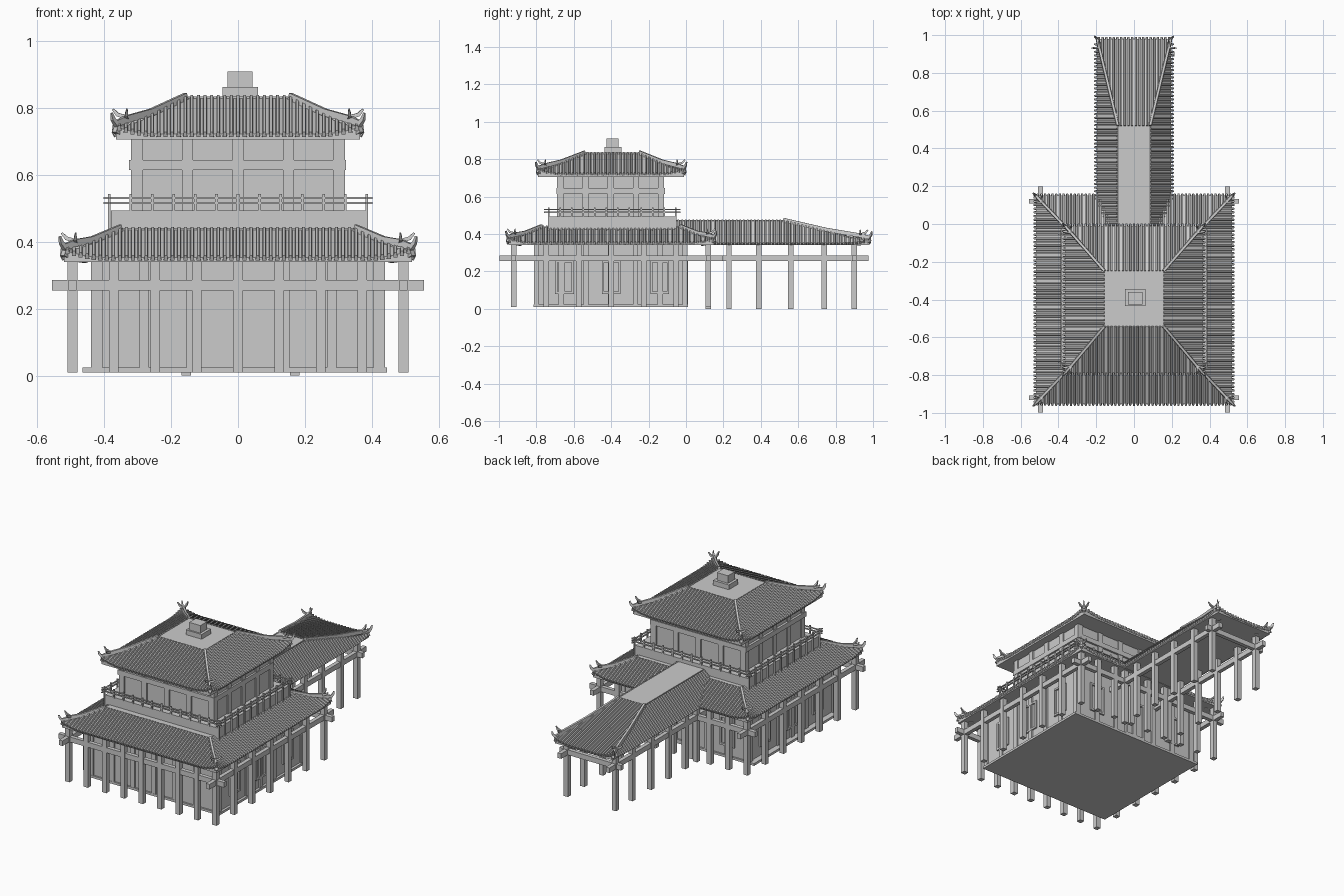
import bpy, bmesh
from mathutils import Vector

if "Cube" in bpy.data.objects:
    bpy.data.objects.remove(bpy.data.objects["Cube"])

UP = Vector((0, 0, 1))
CY = -0.40          # centre line of the main hall


def finish(bm, name):
    bmesh.ops.remove_doubles(bm, verts=bm.verts, dist=1e-5)
    bmesh.ops.recalc_face_normals(bm, faces=bm.faces)
    me = bpy.data.meshes.new(name)
    bm.to_mesh(me)
    bm.free()
    ob = bpy.data.objects.new(name, me)
    bpy.context.collection.objects.link(ob)
    return ob


def boxes(name, items):
    """One object made of boxes (x0, x1, y0, y1, z0, z1)."""
    me = bpy.data.meshes.new(name)
    vs, fs = [], []
    for x0, x1, y0, y1, z0, z1 in items:
        n = len(vs)
        vs += [(x, y, z) for z in (z0, z1) for x, y in ((x0, y0), (x1, y0), (x1, y1), (x0, y1))]
        fs += [[n + i for i in f] for f in ((3, 2, 1, 0), (4, 5, 6, 7), (0, 1, 5, 4),
                                            (1, 2, 6, 5), (2, 3, 7, 6), (3, 0, 4, 7))]
    me.from_pydata(vs, [], fs)
    ob = bpy.data.objects.new(name, me)
    bpy.context.collection.objects.link(ob)
    return ob


def post(x, y, r, z0, z1):
    return (x - r, x + r, y - r, y + r, z0, z1)


def spread(a, b, n):
    return [a + (b - a) * i / (n - 1) for i in range(n)]


def sweep(bm, pts, ws, h, taper=1.0, sink=0.0):
    """Trapezoid bar along a path; ws is the half width at each point."""
    rings = []
    for k, p in enumerate(pts):
        t = pts[min(k + 1, len(pts) - 1)] - pts[max(k - 1, 0)]
        s = t.cross(UP).normalized()
        n = s.cross(t).normalized()
        w = ws[k]
        hh = h * w / ws[0]
        rings.append([bm.verts.new(p + s * a + n * b) for a, b in
                      ((-w, -sink), (w, -sink), (w * taper, hh), (-w * taper, hh))])
    for a, b in zip(rings, rings[1:]):
        for i in range(4):
            bm.faces.new((a[i], a[(i + 1) % 4], b[(i + 1) % 4], b[i]))
    bm.faces.new(rings[0])
    bm.faces.new(rings[-1])


def roof(name, outer, inner, zs, ze, zt, lift, open_back=False, step=0.0195):
    """Tiled hip roof: sheet, tile ribs, hip ridges with turned-up tips, soffit."""
    sheet, ribs, hips = bmesh.new(), bmesh.new(), bmesh.new()
    # (axis of eave, outer edge, inner edge)
    sides = [(0, outer[2], inner[2]), (0, outer[3], inner[3]),
             (1, outer[0], inner[0]), (1, outer[1], inner[1])]
    if open_back:
        sides = sides[1:]
    for ax, o, i in sides:
        u0, u1 = (outer[0], outer[1]) if ax == 0 else (outer[2], outer[3])
        i0, i1 = (inner[0], inner[1]) if ax == 0 else (inner[2], inner[3])

        def P(u, t):
            c = max(0, 1 - min(u - u0, u1 - u) / 0.13)
            v = o + (i - o) * t
            z = ze + (zt - ze) * t + lift * c * c * max(0, 1 - t)
            return Vector((u, v, z) if ax == 0 else (v, u, z))

        def tmax(u):
            a = (u - u0) / (i0 - u0) if i0 - u0 > 1e-6 else 1
            return max(0, min(1, a, (u1 - u) / (u1 - i1)))

        n = round((u1 - u0) / step)
        us = spread(u0, u1, n + 1)
        for a, b in zip(us, us[1:]):
            ta, tb = tmax(a), tmax(b)
            pa = [P(a, ta * j / 3) for j in range(4)]
            pb = [P(b, tb * j / 3) for j in range(4)]
            pa.insert(0, Vector((pa[0].x, pa[0].y, zs)))
            pb.insert(0, Vector((pb[0].x, pb[0].y, zs)))
            for j in range(4):
                q = []
                for p in (pa[j], pb[j], pb[j + 1], pa[j + 1]):
                    if all((p - r).length > 1e-6 for r in q):
                        q.append(p)
                if len(q) > 2:
                    sheet.faces.new([sheet.verts.new(p) for p in q])
            m = (a + b) / 2
            tm = tmax(m)
            if tm > 0.03:
                e = -0.008 / abs(i - o)
                sweep(ribs, [P(m, e + (tm - e) * j / 3) for j in range(4)],
                      [0.0065] * 4, 0.011, 0.6, 0.006)
    # hip ridges and corner ornaments
    for ix in (0, 1):
        for iy in ((3,) if open_back else (2, 3)):
            a = Vector((inner[ix], inner[iy], zt))
            b = Vector((outer[ix], outer[iy], ze + lift))
            mid = (a + b) / 2 + Vector((0, 0, -lift / 4))
            d = Vector((1 if ix else -1, 1 if iy == 3 else -1, 0)).normalized()
            s = Vector((-d.y, d.x, 0))
            near = b + (a - b).normalized() * 0.05 + UP * 0.004
            sweep(hips, [a, mid, near, b + UP * 0.004, b + d * 0.014 + UP * 0.022,
                         b + d * 0.018 + UP * 0.042],
                  [0.009, 0.009, 0.009, 0.008, 0.005, 0.002], 0.017, 0.7, 0.004)
            for sg in (-1, 1):      # side prongs of the ornament
                sweep(hips, [near + UP * 0.008, near + d * 0.02 + s * sg * 0.02 + UP * 0.018,
                             near + d * 0.028 + s * sg * 0.03 + UP * 0.036],
                      [0.006, 0.005, 0.002], 0.01, 0.8, 0.003)
            # corner rafter below the eave
            sweep(hips, [b - d * 0.09 - UP * (lift + 0.012), b - d * 0.03 - UP * (lift + 0.006),
                         b + d * 0.006 - UP * 0.012], [0.009, 0.009, 0.008], 0.014, 1, 0.004)
    finish(sheet, name + "_roof_sheet")
    finish(ribs, name + "_roof_tiles")
    finish(hips, name + "_roof_hips")
    boxes(name + "_roof_soffit_and_cap", [(*outer, zs, zs + 0.005),
                                          (*inner, zt - 0.01, zt + 0.006)])


# Roofs
roof("lower", (-0.52, 0.52, -0.95, 0.15), (-0.35, 0.35, -0.77, -0.03), 0.34, 0.353, 0.435, 0.022)
roof("upper", (-0.365, 0.365, -0.79, -0.01), (-0.155, 0.155, -0.54, -0.25), 0.706, 0.722, 0.829, 0.022)
roof("wing", (-0.195, 0.195, -0.05, 0.98), (-0.085, 0.085, -0.05, 0.52), 0.342, 0.354, 0.469, 0.018, True)
boxes("roof_finial", [(-0.047, 0.06, -0.435, -0.345, 0.83, 0.864),
                      (-0.031, 0.044, -0.425, -0.36, 0.86, 0.91)])

# Lower hall: plinth, walls, pilasters
boxes("plinth", [(-0.465, 0.445, -0.815, 0.01, 0.01, 0.024)])
boxes("lower_walls", [(-0.43, 0.43, -0.805, 0.0, 0.022, 0.342)])
pil = [post(x, y, 0.014, 0.022, 0.342) for x in spread(-0.42, 0.42, 7) for y in (-0.8, -0.005)]
pil += [post(x, y, 0.014, 0.022, 0.342) for x in (-0.425, 0.425) for y in spread(-0.8, -0.005, 7)]
boxes("lower_pilasters", pil)


def frame(c, axis, face, hw, z0, z1, t=0.012, out=0.01):
    """Window frame on a wall; axis 0 runs along x, 1 along y."""
    parts = [(c - hw, c - hw + t, z0, z1), (c + hw - t, c + hw, z0, z1),
             (c - hw, c + hw, z0, z0 + t), (c - hw, c + hw, z1 - t, z1),
             (c - t / 3, c + t / 3, z0, z1)]
    f0, f1 = face - out, face + out
    return [(a, b, f0, f1, p, q) if axis == 0 else (f0, f1, a, b, p, q) for a, b, p, q in parts]


win = []
for c in (-0.65, -0.40, -0.14):
    for x in (-0.43, 0.43):
        win += frame(c, 1, x, 0.05, 0.08, 0.26)
for c in (-0.28, 0.28):
    win += frame(c, 0, 0.0, 0.05, 0.08, 0.26)
boxes("lower_windows", win)
boxes("rear_door", frame(0, 0, 0.0, 0.07, 0.022, 0.25))

# Veranda columns and tie beams
XC, YC = spread(-0.495, 0.495, 9), spread(-0.92, 0.12, 7)
boxes("veranda_columns",
      [post(x, y, 0.0145, 0.01, 0.342) for x in XC for y in (YC[0], YC[-1])] +
      [post(x, y, 0.0145, 0.01, 0.342) for x in (XC[0], XC[-1]) for y in YC[1:-1]])
boxes("veranda_beams",
      [(-0.557, 0.557, y - 0.012, y + 0.012, 0.255, 0.286) for y in (YC[0], YC[-1])] +
      [(x - 0.012, x + 0.012, -0.998, 0.198, 0.255, 0.286) for x in (XC[0], XC[-1])])

# Wing columns and beams
WX = (-0.155, 0.17)
boxes("wing_columns", [post(x, y, 0.0145, 0.0, 0.345) for x in WX
                       for y in (0.12, 0.23, 0.39, 0.56, 0.74, 0.90)])
boxes("wing_beams", [(x - 0.012, x + 0.012, 0.0, 0.975, 0.255, 0.286) for x in WX] +
      [(-0.2, 0.215, 0.888, 0.912, 0.255, 0.286)])

# Balcony platform and railing
boxes("balcony_platform", [(-0.38, 0.382, -0.735, -0.055, 0.425, 0.494)])
rx, ry0, ry1 = 0.385, -0.735, -0.055
rail = [post(x, y, 0.004, 0.49, 0.543) for x in spread(-rx, rx, 13) for y in (ry0, ry1)]
rail += [post(x, y, 0.004, 0.42, 0.543) for x in (-rx, rx) for y in spread(ry0, ry1, 12)]
for z0, z1 in ((0.513, 0.519), (0.529, 0.534)):
    rail += [(-0.403, 0.403, y - 0.004, y + 0.004, z0, z1) for y in (ry0, ry1)]
    rail += [(x - 0.004, x + 0.004, -0.76, -0.03, z0, z1) for x in (-rx, rx)]
boxes("balcony_railing", rail)

# Upper hall
boxes("upper_walls", [(-0.312, 0.312, -0.68, -0.125, 0.49, 0.71)])
boxes("upper_band", [(-0.326, 0.323, -0.692, -0.113, 0.615, 0.645)])
boxes("upper_pilasters",
      [post(x, y, 0.0165, 0.49, 0.71) for x in spread(-0.301, 0.301, 5) for y in (-0.672, -0.133)] +
      [post(x, y, 0.0165, 0.49, 0.71) for x in (-0.304, 0.304) for y in spread(-0.672, -0.133, 5)])
